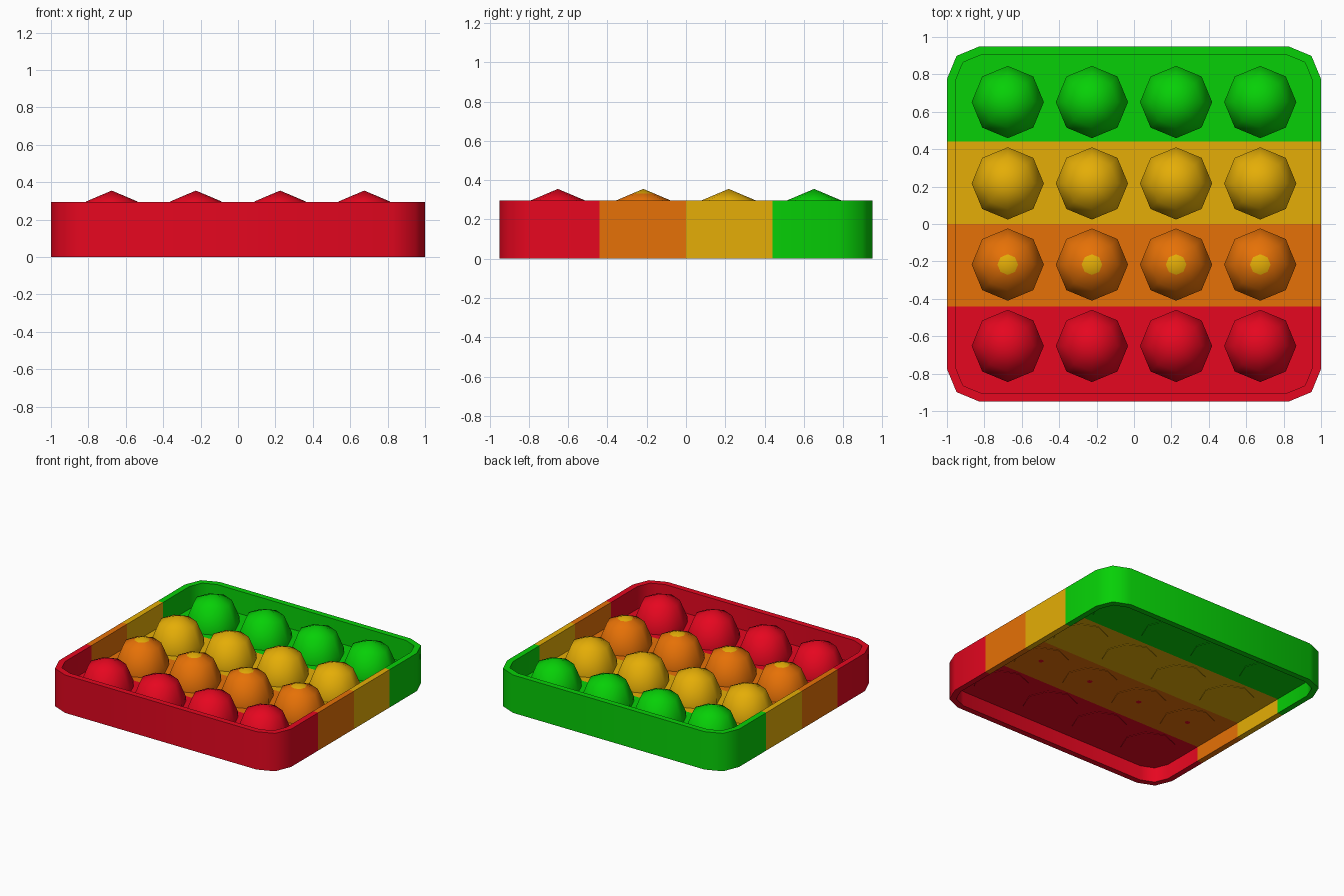
import bpy, bmesh, math

if "Cube" in bpy.data.objects:
    bpy.data.objects.remove(bpy.data.objects["Cube"])


def material(name, rgb):
    m = bpy.data.materials.new(name)
    m.diffuse_color = (*rgb, 1)
    m.use_nodes = True
    m.node_tree.nodes["Principled BSDF"].inputs["Base Color"].default_value = m.diffuse_color
    return m


RED, ORANGE, YELLOW, GREEN = range(4)
MATS = [material("red", (0.79, 0.002, 0.014)),
        material("orange", (0.79, 0.165, 0.002)),
        material("yellow", (0.78, 0.42, 0.002)),
        material("green", (0.002, 0.63, 0.002))]
BANDS = (-0.44, 0.0, 0.44)      # y where the colours change


def finish(name, bm, angle=55):
    bmesh.ops.recalc_face_normals(bm, faces=bm.faces)
    for f in bm.faces:
        f.smooth = True
    for e in bm.edges:
        if len(e.link_faces) == 2:
            e.smooth = e.calc_face_angle(0) < math.radians(angle)
    me = bpy.data.meshes.new(name)
    bm.to_mesh(me)
    bm.free()
    for m in MATS:
        me.materials.append(m)
    ob = bpy.data.objects.new(name, me)
    bpy.context.collection.objects.link(ob)
    return ob


def stripe(bm):
    # cut the mesh at the colour borders and colour each face by its y
    for y in BANDS:
        bmesh.ops.bisect_plane(bm, geom=bm.verts[:] + bm.edges[:] + bm.faces[:],
                               plane_co=(0, y, 0), plane_no=(0, 1, 0))
    for f in bm.faces:
        f.material_index = sum(f.calc_center_median().y > y for y in BANDS)


def outline(hx, hy, r):
    # rounded rectangle with two segments per corner
    pts = []
    for k, (sx, sy) in enumerate([(1, 1), (-1, 1), (-1, -1), (1, -1)]):
        for i in range(3):
            a = math.radians(90 * k + 45 * i)
            pts.append((sx * (hx - r) + r * math.cos(a),
                        sy * (hy - r) + r * math.sin(a)))
    return pts


def ring(bm, pts, z):
    return [bm.verts.new((x, y, z)) for x, y in pts]


def bridge(bm, a, b):
    n = len(a)
    return [bm.faces.new((a[i], a[(i + 1) % n], b[(i + 1) % n], b[i])) for i in range(n)]


OUTER, INNER = outline(1, 0.95, 0.175), outline(0.955, 0.905, 0.14)
FLOOR = 0.115

# tray wall
bm = bmesh.new()
loops = [ring(bm, OUTER, 0), ring(bm, OUTER, 0.295), ring(bm, INNER, 0.295), ring(bm, INNER, 0)]
for i in range(4):
    bridge(bm, loops[i], loops[(i + 1) % 4])
stripe(bm)
finish("tray_wall", bm)

# raised tray floor
bm = bmesh.new()
low, high = ring(bm, INNER, FLOOR), ring(bm, INNER, FLOOR + 0.005)
bridge(bm, low, high)
bm.faces.new(low)
bm.faces.new(high)
stripe(bm)
finish("tray_floor", bm)


def dome(name, cx, cy, colour):
    # low eight-sided dome; orange ones carry a yellow tip and a red dot below
    bm = bmesh.new()
    base = FLOOR - 0.004
    spots = colour == ORANGE
    profile = [(0.193, base), (0.193, 0.162), (0.137, 0.297)]
    if spots:
        profile = [(0.02, base)] + profile + [(0.055, 0.332)]
    rings = []
    for r, z in profile:
        pts = [(cx + r * math.cos(i * math.pi / 4), cy + r * math.sin(i * math.pi / 4))
               for i in range(8)]
        rings.append(ring(bm, pts, z))
    for a, b in zip(rings, rings[1:]):
        bridge(bm, a, b)
    bottom = bm.faces.new(rings[0])
    apex = bm.verts.new((cx, cy, 0.355))
    top = rings[-1]
    tip = [bm.faces.new((top[i], top[(i + 1) % 8], apex)) for i in range(8)]
    for f in bm.faces:
        f.material_index = colour
    if spots:
        bottom.material_index = RED
        for f in tip:
            f.material_index = YELLOW
    finish(name, bm, 65)


# four rows of four domes
for row, y in enumerate((-0.652, -0.217, 0.217, 0.652)):
    for col, x in enumerate((-0.675, -0.225, 0.225, 0.675)):
        dome(f"dome_row{row + 1}_{col + 1}", x, y, row)
